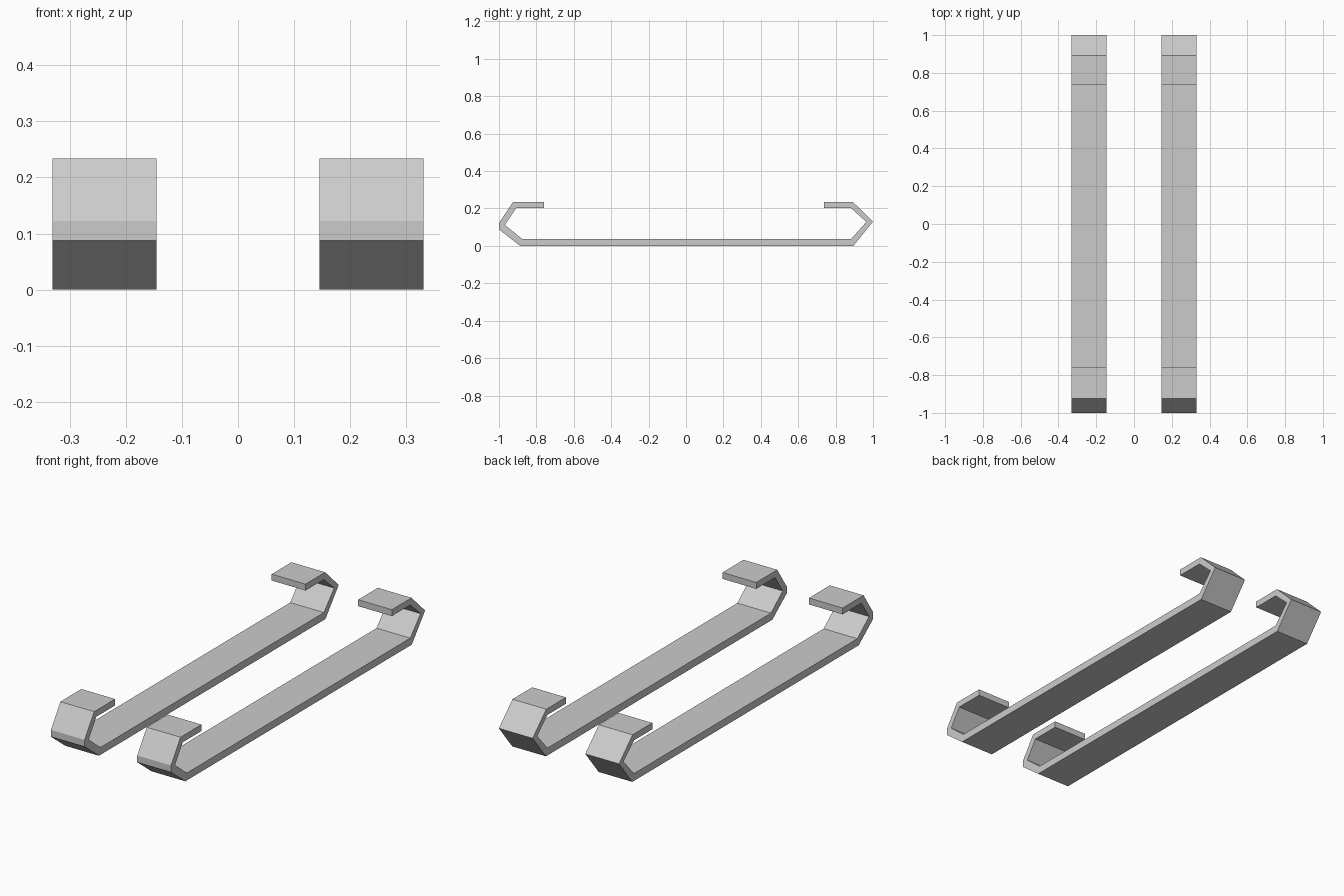
import bpy, bmesh

if "Cube" in bpy.data.objects:
    bpy.data.objects.remove(bpy.data.objects["Cube"])

# Side profile (y, z) of one bent flat bar: outer line, then inner line back
outer = [(-0.76, 0.234), (-0.925, 0.234), (-1.0, 0.122), (-1.0, 0.088), (-0.887, 0.0),
         (0.895, 0.0), (1.0, 0.13), (0.893, 0.234), (0.738, 0.234)]
inner = [(0.738, 0.202), (0.882, 0.202), (0.964, 0.128), (0.883, 0.037),
         (-0.876, 0.037), (-0.968, 0.112), (-0.908, 0.202), (-0.76, 0.202)]
WIDTH = 0.186


def bent_bar(name, x):
    """Extrude the hooked profile sideways, centred on x."""
    bm = bmesh.new()
    verts = [bm.verts.new((x - WIDTH / 2, y, z)) for y, z in outer + inner]
    face = bm.faces.new(verts)
    side = bmesh.ops.extrude_face_region(bm, geom=[face])["geom"]
    moved = [g for g in side if isinstance(g, bmesh.types.BMVert)]
    bmesh.ops.translate(bm, verts=moved, vec=(WIDTH, 0, 0))
    bmesh.ops.recalc_face_normals(bm, faces=bm.faces)
    mesh = bpy.data.meshes.new(name)
    bm.to_mesh(mesh)
    bm.free()
    bpy.context.collection.objects.link(bpy.data.objects.new(name, mesh))


# Pair of parallel hooked bars
bent_bar("left_hooked_bar", -0.238)
bent_bar("right_hooked_bar", 0.238)
